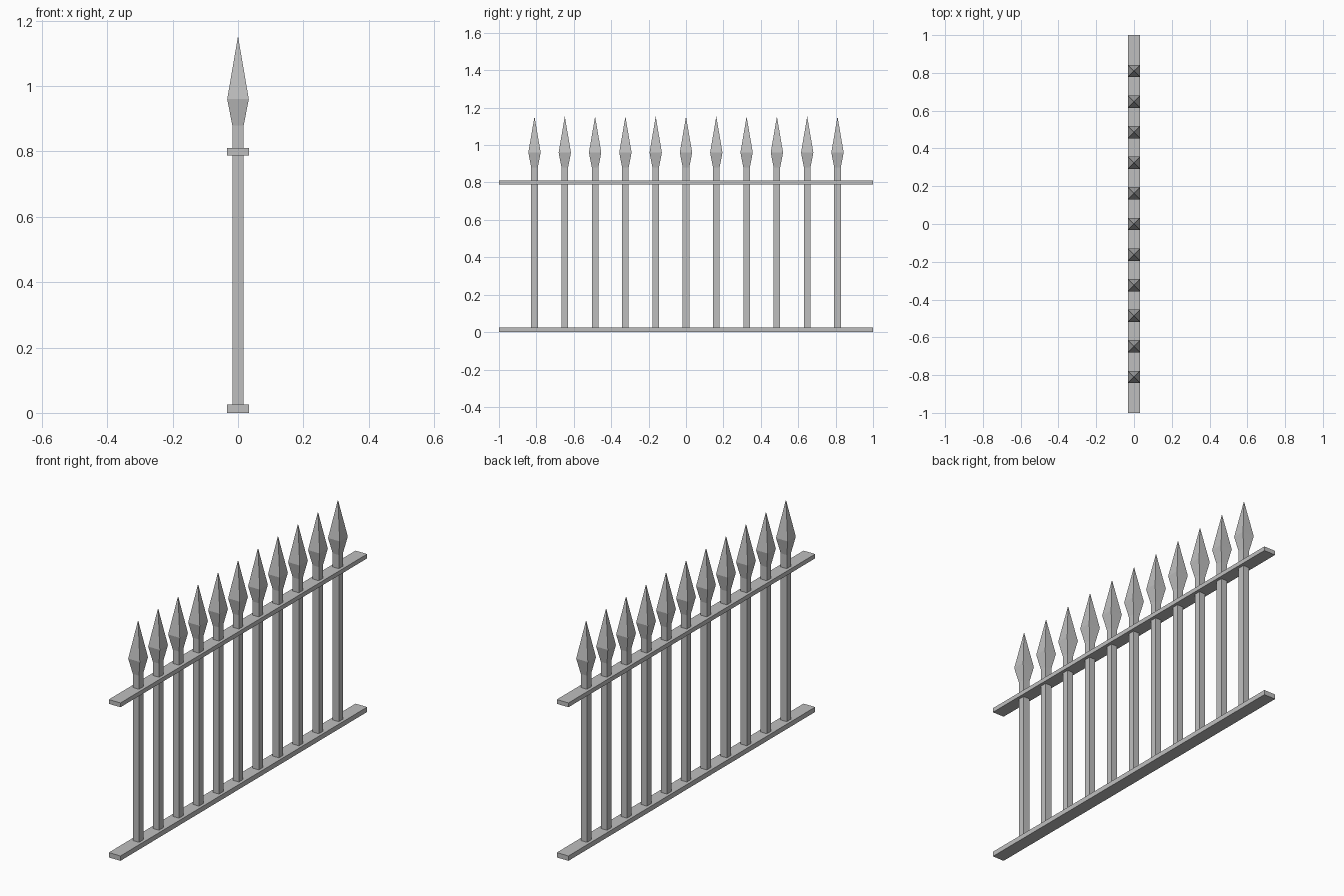
import bpy
import bmesh

if "Cube" in bpy.data.objects:
    bpy.data.objects.remove(bpy.data.objects["Cube"], do_unlink=True)

iron = bpy.data.materials.new("grey_iron")
iron.use_nodes = True
grey = (0.52, 0.52, 0.52, 1)
iron.diffuse_color = grey
iron.node_tree.nodes["Principled BSDF"].inputs["Base Color"].default_value = grey


def square_loft(name, sections, y=0.0, tip=None):
    """Loft rectangles given as (half x, half y, z), closed by a cap or a tip."""
    bm = bmesh.new()
    rings = [[bm.verts.new((sx * hx, sy * hy, z))
              for sx, sy in ((-1, -1), (1, -1), (1, 1), (-1, 1))]
             for hx, hy, z in sections]
    bm.faces.new(rings[0][::-1])
    for low, high in zip(rings, rings[1:]):
        for i in range(4):
            j = (i + 1) % 4
            bm.faces.new((low[i], low[j], high[j], high[i]))
    if tip is None:
        bm.faces.new(rings[-1])
    else:
        point = bm.verts.new((0, 0, tip))
        for i in range(4):
            bm.faces.new((rings[-1][i], rings[-1][(i + 1) % 4], point))
    mesh = bpy.data.meshes.new(name)
    bm.to_mesh(mesh)
    bm.free()
    mesh.materials.append(iron)
    obj = bpy.data.objects.new(name, mesh)
    obj.location.y = y
    bpy.context.collection.objects.link(obj)
    return obj


# Horizontal rails
RAIL = 0.033
for name, bottom, top in (("bottom_rail", 0, 0.025), ("top_rail", 0.788, 0.81)):
    square_loft(name, [(RAIL, 1, bottom), (RAIL, 1, top)])

# Square pickets, each flaring into a spear point
BAR, FLARE, SPACING = 0.0175, 0.033, 0.162
for i in range(11):
    square_loft(f"picket_{i + 1}",
                [(BAR, BAR, 0.01), (BAR, BAR, 0.88), (FLARE, FLARE, 0.96)],
                y=(i - 5) * SPACING, tip=1.153)
